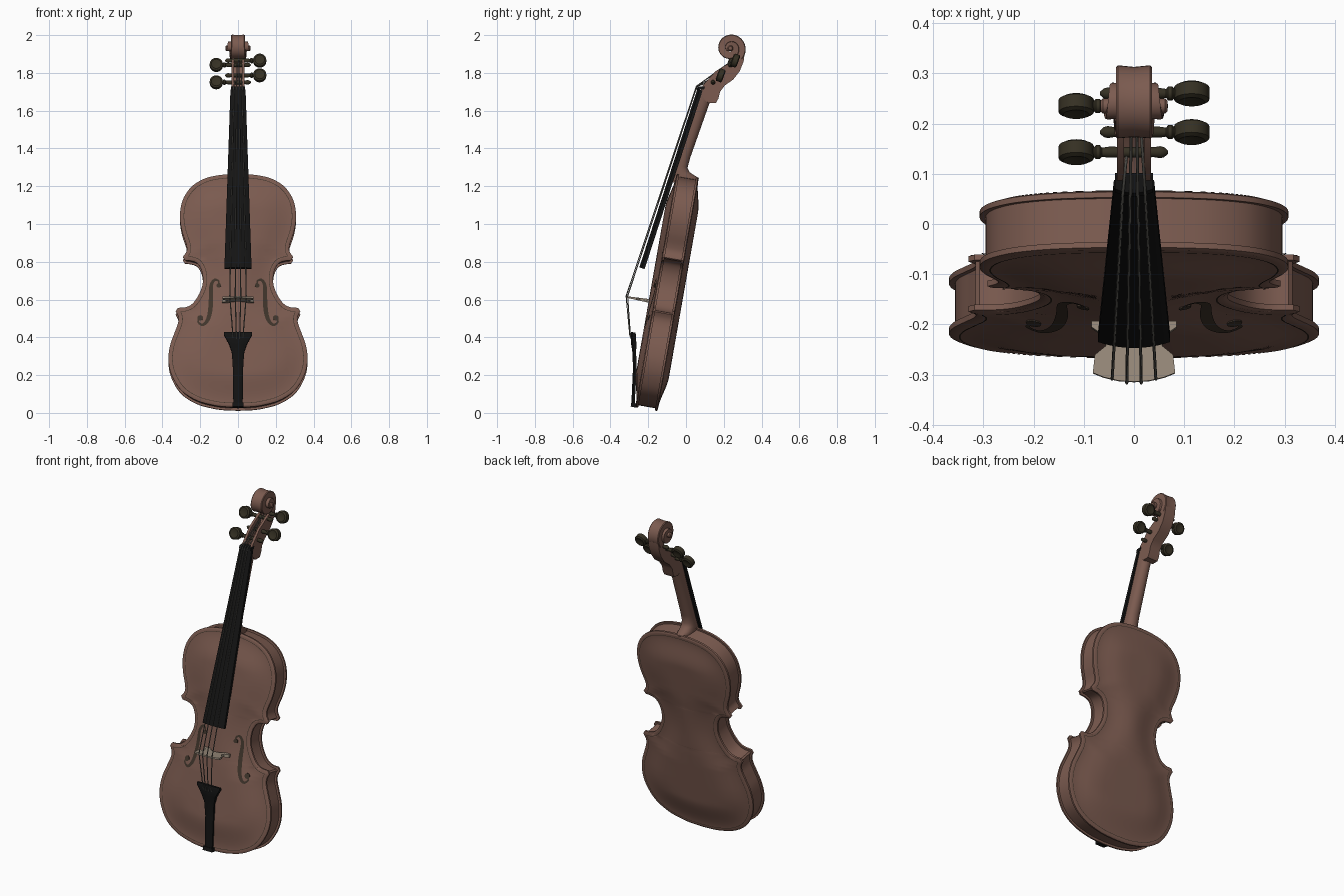
import bpy, bmesh, math
from mathutils import Vector

if "Cube" in bpy.data.objects:
    bpy.data.objects.remove(bpy.data.objects["Cube"])

def material(name, c):
    m = bpy.data.materials.new(name)
    m.diffuse_color = (*c, 1)
    m.use_nodes = True
    m.node_tree.nodes["Principled BSDF"].inputs["Base Color"].default_value = m.diffuse_color
    return m

WOOD = material("brown varnish", (0.20, 0.105, 0.08))
BLACK = material("black ebony", (0.007, 0.007, 0.007))
PEG = material("dark olive wood", (0.036, 0.03, 0.017))
PALE = material("pale maple", (0.32, 0.26, 0.20))
STEEL = material("grey string", (0.13, 0.125, 0.11))
HOLE = material("dark brown hole", (0.05, 0.035, 0.024))

# ---------- helpers ----------
def mesh(name, verts, faces, mat, angle=35):
    me = bpy.data.meshes.new(name)
    me.from_pydata([tuple(v) for v in verts], [], faces)
    bm = bmesh.new()
    bm.from_mesh(me)
    bmesh.ops.remove_doubles(bm, verts=bm.verts, dist=0.00005)
    bmesh.ops.recalc_face_normals(bm, faces=bm.faces)
    bm.to_mesh(me)
    bm.free()
    me.materials.append(mat)
    ob = bpy.data.objects.new(name, me)
    bpy.context.collection.objects.link(ob)
    bpy.ops.object.select_all(action='DESELECT')
    ob.select_set(True)
    bpy.context.view_layer.objects.active = ob
    bpy.ops.object.shade_smooth_by_angle(angle=math.radians(angle))
    return ob

def loft(name, rings, mat, cap=True, angle=35):
    n = len(rings[0])
    verts = [p for r in rings for p in r]
    faces = [(k*n+i, k*n+(i+1) % n, (k+1)*n+(i+1) % n, (k+1)*n+i)
             for k in range(len(rings)-1) for i in range(n)]
    if cap:
        faces += [tuple(range(n)), tuple(range(len(verts)-n, len(verts)))]
    return mesh(name, verts, faces, mat, angle)

def spline(pts, n=7):
    out = []
    for i in range(len(pts)-1):
        a, b, c, d = (Vector(pts[max(0, min(len(pts)-1, i+k))]) for k in (-1, 0, 1, 2))
        for j in range(n):
            t = j/n
            out.append(0.5*(2*b + (c-a)*t + (2*a-5*b+4*c-d)*t*t + (3*b-a-3*c+d)*t**3))
    return out + [Vector(pts[-1])]

TILT = math.radians(10)
def body(x, v, u):
    """Body frame: u up along the body, v towards the back."""
    return (x, -0.15 + v*math.cos(TILT) + u*math.sin(TILT),
            0.01 + u*math.cos(TILT) - v*math.sin(TILT))

# ---------- body outline (right half, bottom to top) ----------
lower = [(0, 0), (.06, .002), (.13, .011), (.22, .037), (.30, .09), (.35, .17), (.368, .25),
         (.36, .33), (.336, .40), (.318, .45), (.316, .485), (.33, .516)]
waist = [(.318, .534), (.275, .538), (.238, .56), (.205, .61), (.187, .665), (.19, .725),
         (.212, .77), (.245, .786), (.28, .79)]
upper = [(.292, .808), (.272, .84), (.274, .875), (.295, .94), (.307, 1.01), (.302, 1.08),
         (.28, 1.14), (.235, 1.195), (.165, 1.233), (.08, 1.25), (0, 1.254)]
half = spline(lower) + spline(waist) + spline(upper)
for i in range(1, len(half)):
    half[i].y = max(half[i].y, half[i-1].y + 0.0003)
outline = half + [Vector((-p.x, p.y)) for p in reversed(half[1:-1])]
segs = [(a, b-a, max((b-a).length_squared, 1e-12)) for a, b in zip(half, half[1:])]

def edge_dist(x, u):
    p = Vector((abs(x), u))
    return math.sqrt(min((p-a-d*max(0, min(1, (p-a).dot(d)/l))).length_squared for a, d, l in segs))

def arch(x, u):
    d = edge_dist(x, u)
    t = max(0, min(1, (d-0.016)/0.17))
    return 0.028*t*t*(3-2*t) - 0.004*max(0, 1-d/0.009)

def inset(d):
    out = []
    for i, p in enumerate(outline):
        t = (outline[(i+1) % len(outline)] - outline[i-1]).normalized()
        q = p + Vector((-t.y, t.x))*d
        if edge_dist(q.x, q.y) > d*0.97:
            out.append(q)
    return out

# ---------- belly, back and ribs ----------
COLS = [0, .2, .4, .57, .71, .82, .9, .95, .98, 1]
COLS = [-c for c in reversed(COLS[1:])] + COLS
def plate(name, sign, edge, inner):
    n, m = len(COLS), len(half)
    verts = [body(c*p.x, edge + sign*arch(c*p.x, p.y), p.y) for p in half for c in COLS]
    verts += [body(c*p.x, inner, p.y) for p in half for c in COLS]
    faces = []
    for k in range(m-1):
        for off in (0, n*m):
            faces += [(off+k*n+i, off+k*n+i+1, off+k*n+n+i+1, off+k*n+n+i) for i in range(n-1)]
        for i in (0, n-1):
            faces.append((k*n+i, k*n+n+i, n*m+k*n+n+i, n*m+k*n+i))
    mesh(name, verts, faces, WOOD, 40)

plate("belly", -1, -0.12, -0.105)
plate("back", 1, 0.0, -0.015)
rib = inset(0.012)
loft("ribs", [[body(p.x, v, p.y) for p in rib] for v in (-0.108, -0.012)], WOOD, cap=False)

# ---------- purfling lines and sound holes as thin strips ----------
def strip(name, path, width, sign, edge, mat, closed=False):
    n, verts = len(path), []
    for i, p in enumerate(path):
        nxt = path[(i+1) % n] if closed else path[min(i+1, n-1)]
        prv = path[i-1] if closed or i else path[0]
        t = (nxt-prv).normalized()
        w = width(i/(n-1))
        for s in (-w, w):
            x, u = p.x - t.y*s, p.y + t.x*s
            verts.append(body(x, edge + sign*(arch(x, u)+0.0025), u))
    faces = [(2*i, 2*i+1, (2*i+3) % (2*n), (2*i+2) % (2*n)) for i in range(n if closed else n-1)]
    mesh(name, verts, faces, mat)

line = inset(0.021)
strip("belly_purfling", line, lambda t: 0.0015, -1, -0.12, HOLE, True)
strip("back_purfling", line, lambda t: 0.0015, 1, 0, HOLE, True)
f_path = [(.100, .652), (.104, .676), (.125, .682), (.142, .652), (.143, .60), (.144, .55),
          (.152, .49), (.168, .452), (.19, .438), (.211, .455), (.206, .478)]
for side, s in (("left", -1), ("right", 1)):
    pts = [Vector((p.x*s, p.y)) for p in spline(f_path, 5)]
    strip("sound_hole_"+side, pts, lambda t: 0.004+0.008*math.sin(math.pi*t)**2, -1, -0.12, HOLE)
    for end, r, (cx, cu) in (("top", .012, (.102, .652)), ("bottom", .015, (.2, .477))):
        ring = [(s*cx+r*math.cos(a*math.pi/8), cu+r*math.sin(a*math.pi/8)) for a in range(16)]
        loft("sound_hole_%s_%s" % (end, side),
             [[body(x, -0.12-arch(x, u)-k, u) for x, u in ring] for k in (0, 0.003)], HOLE)

# ---------- neck with heel: (front y, z, back y, z, half width) ----------
neck = [(.085, 1.70, .13, 1.655, .034), (.05, 1.60, .105, 1.585, .035), (-.028, 1.36, .022, 1.35, .039),
        (-.045, 1.31, .008, 1.298, .041), (-.055, 1.285, .018, 1.275, .042),
        (-.065, 1.265, .045, 1.257, .043), (-.07, 1.255, .068, 1.243, .043), (-.07, 1.22, .052, 1.2, .043)]
rings = []
for fy, fz, by, bz, w in neck:
    ring = []
    for i in range(17):
        a = math.pi*i/16
        t = max(0, math.sin(a))**0.7
        ring.append((w*math.cos(a), fy+(by-fy)*t, fz+(bz-fz)*t))
    rings.append(ring)
loft("neck", rings, WOOD, angle=45)

# ---------- fingerboard, nut and tailpiece share a crowned section ----------
def crowned(w, thick, crown):
    top = [(w*k/5, crown*(k/5)**2) for k in range(-5, 6)]
    return top + [(w, thick), (-w, thick)]

loft("fingerboard", [[(x, y+d, z+0.3*(-d)) for x, d in crowned(w, .028, .012)]
     for w, y, z in ((.072, -.247, .77), (.04, .06, 1.715))], BLACK)
loft("nut", [[(x, y+d, z) for x, d in crowned(.038, .04, .008)]
     for y, z in ((.055, 1.712), (.062, 1.728))], BLACK)
tail = [(.013, -.142, .022, .016), (.03, -.146, .025, .018), (.2, -.168, .027, .02), (.28, -.185, .032, .02),
        (.325, -.2, .046, .028), (.375, -.212, .075, .03), (.388, -.21, .075, .022)]
loft("tailpiece", [[body(x, v+d, u) for x, d in crowned(w, t, .008)] for u, v, w, t in tail], BLACK)
loft("tail_saddle", [[body(x, v, u) for x, v in ((-.03, -.145), (.03, -.145), (.03, -.11), (-.03, -.11))]
     for u in (-.002, .02)], BLACK)

# ---------- bridge ----------
prof = [(0, .03), (.03, .022), (.045, 0), (.085, 0), (.085, .012), (.062, .028), (.056, .05),
        (.078, .068), (.082, .104), (.06, .113), (.03, .12), (0, .122)]
prof += [(-x, h) for x, h in reversed(prof[1:-1])]
loft("bridge", [[body(x, -.145-h, .566+s*(.010-.05*h)) for x, h in prof] for s in (-1, 1)], PALE)

# ---------- pegbox: two cheeks and a back wall ----------
back_line = [(.31, 1.90), (.305, 1.86), (.285, 1.81), (.25, 1.765), (.205, 1.733), (.18, 1.70),
             (.172, 1.665), (.158, 1.64), (.118, 1.64), (.10, 1.655)]
cheek = [(.075, 1.70), (.09, 1.735), (.12, 1.768), (.155, 1.808), (.20, 1.835), (.235, 1.855),
         (.258, 1.875), (.262, 1.90)] + back_line
wall = [(.075, 1.70), (.125, 1.712), (.175, 1.745), (.235, 1.79), (.258, 1.835), (.262, 1.90)] + back_line
for name, poly, a, b in (("pegbox_cheek_left", cheek, -.034, -.02), ("pegbox_cheek_right", cheek, .02, .034),
                         ("pegbox_back", wall, -.021, .021)):
    loft(name, [[(x, y, z) for y, z in poly] for x in (a, b)], WOOD)

# ---------- scroll: spiral that narrows and widens sideways to the eye ----------
rings = []
for i in range(81):
    t = i/80
    a = math.radians(-45 + 675*t)
    r = 0.083*(1-t)**0.85 + 0.012 - 0.010*(1-t)
    w = 0.036 + 0.027*max(0, (t-0.3)/0.7)
    rings.append([(x, .235+q*math.cos(a), 1.93+q*math.sin(a))
                  for q, x in ((r*.3, -w), (r*.95, -w), (r, -w+.004), (r*.96, 0), (r, w-.004), (r*.95, w), (r*.3, w))])
loft("scroll", rings, WOOD)
loft("scroll_eye", [[(x, .235+r*math.cos(k*math.pi/8), 1.93+r*math.sin(k*math.pi/8)) for k in range(16)]
     for x, r in ((-.067, .01), (-.062, .015), (.062, .015), (.067, .01))], WOOD)

# ---------- tuning pegs ----------
PEGS = [(-1, .143, 1.75), (1, .183, 1.787), (-1, .235, 1.842), (1, .26, 1.865)]
shaft = [(.09, .009), (.08, .010), (.076, .014), (.068, .014), (.064, .009), (.05, .011), (-.04, .010),
         (-.052, .012), (-.06, .010), (-.068, .003)]
ca, sa = math.cos(math.radians(20)), math.sin(math.radians(20))
circle = [(math.cos(k*math.pi/10), math.sin(k*math.pi/10)) for k in range(20)]
for i, (s, y, z) in enumerate(PEGS, 1):
    loft("peg_shaft_%d" % i, [[(s*x, y+r*c, z+r*n) for c, n in circle] for x, r in shaft], PEG)
    loft("peg_head_%d" % i, [[(s*.115+r*c, y+h*ca+r*n*sa, z-h*sa+r*n*ca) for c, n in circle]
         for h, r in ((-.014, .01), (-.018, .026), (-.013, .035), (.013, .035), (.018, .026), (.014, .01))], PEG)

# ---------- strings ----------
for i, k in enumerate((-1.5, -.5, .5, 1.5)):
    peg = PEGS[(0, 2, 3, 1)[i]]
    drop = 0.004*k*k
    pts = [(k*.017, -.287+drop*.4, .385), (k*.018, -.298+drop*.4, .41), (k*.029, -.318+drop, .618),
           (k*.015, .054+drop*.4, 1.729), (k*.01, peg[1]-.008, peg[2]+.006)]
    cu = bpy.data.curves.new("string_%d" % (i+1), 'CURVE')
    cu.dimensions = '3D'
    cu.bevel_depth = 0.003
    cu.bevel_resolution = 1
    sp = cu.splines.new('POLY')
    sp.points.add(len(pts)-1)
    for q, p in zip(sp.points, pts):
        q.co = (*p, 1)
    cu.materials.append(STEEL)
    bpy.context.collection.objects.link(bpy.data.objects.new("string_%d" % (i+1), cu))
